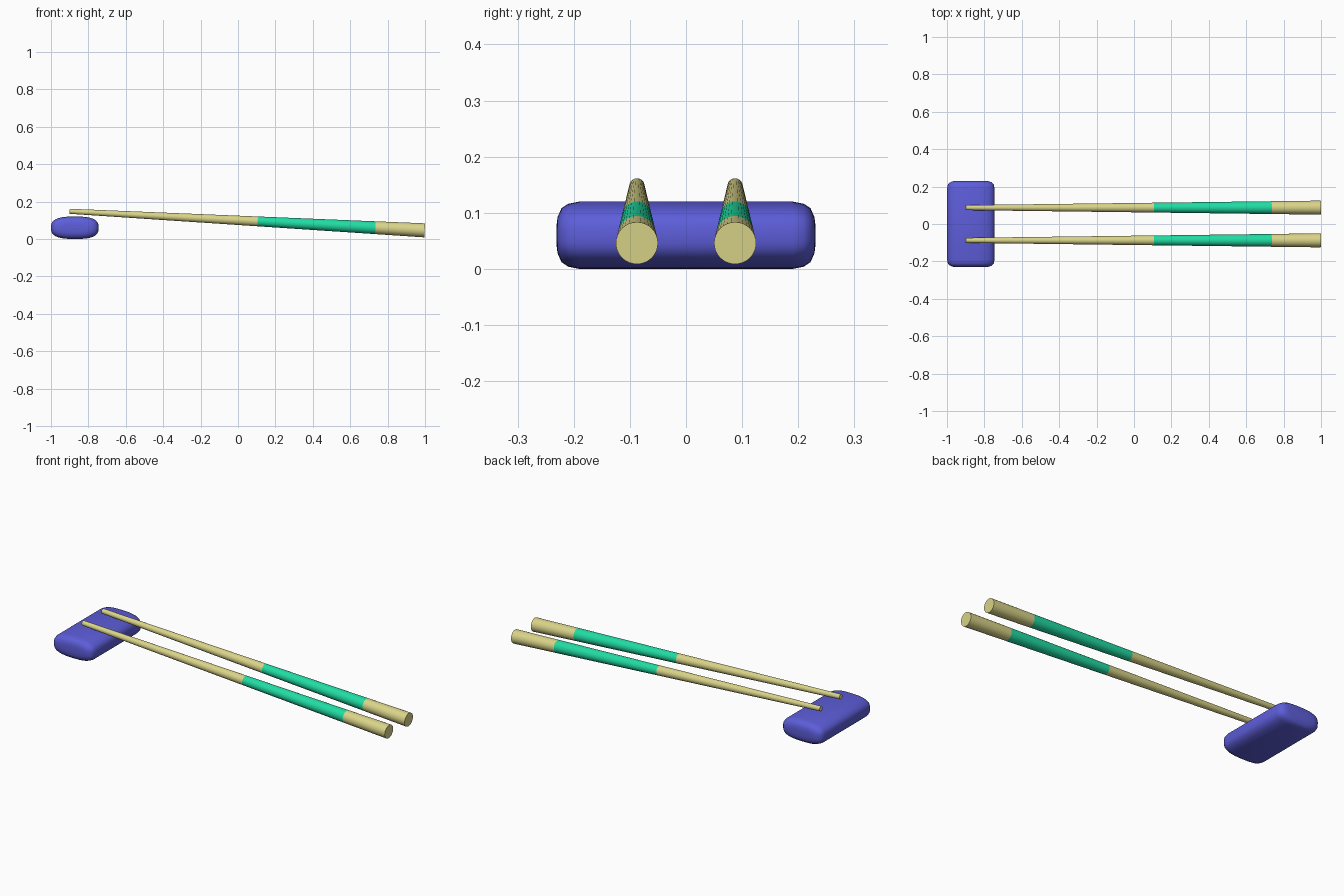
import bpy, bmesh, math
from mathutils import Vector

if "Cube" in bpy.data.objects:
    bpy.data.objects.remove(bpy.data.objects["Cube"])


def material(name, rgb):
    m = bpy.data.materials.new(name)
    m.diffuse_color = (*rgb, 1)
    m.use_nodes = True
    m.node_tree.nodes["Principled BSDF"].inputs["Base Color"].default_value = m.diffuse_color
    return m


wood = material("pale_wood", (0.70, 0.66, 0.25))
green = material("jade_green", (0.015, 0.72, 0.37))
blue = material("blue_glaze", (0.11, 0.11, 0.70))


def loft(name, rings, mats, band_mats, angle):
    """Skin a list of equal-sized rings, capped at both ends."""
    bm = bmesh.new()
    loops = [[bm.verts.new(p) for p in ring] for ring in rings]
    n = len(loops[0])
    for k, (a, b) in enumerate(zip(loops, loops[1:])):
        for i in range(n):
            j = (i + 1) % n
            bm.faces.new((a[i], a[j], b[j], b[i])).material_index = band_mats[k]
    bm.faces.new(loops[0]).material_index = band_mats[0]
    bm.faces.new(loops[-1]).material_index = band_mats[-1]
    bmesh.ops.recalc_face_normals(bm, faces=bm.faces)
    mesh = bpy.data.meshes.new(name)
    bm.to_mesh(mesh)
    bm.free()
    obj = bpy.data.objects.new(name, mesh)
    bpy.context.collection.objects.link(obj)
    for m in mats:
        mesh.materials.append(m)
    bpy.ops.object.select_all(action='DESELECT')
    obj.select_set(True)
    bpy.context.view_layer.objects.active = obj
    bpy.ops.object.shade_smooth_by_angle(angle=math.radians(angle))
    return obj


# Chopsticks: straight tapers, tilted so the thin tips rise over the rest
def chopstick(name, y):
    tip, end = Vector((-0.9, y, 0.148)), Vector((0.998, y, 0.046))
    axis = (end - tip).normalized()
    side = Vector((0, 1, 0))
    up = axis.cross(side)
    rings = []
    for x in (-0.9, 0.105, 0.735, 0.998):
        t = (x - tip.x) / (end.x - tip.x)
        c, r = tip.lerp(end, t), 0.0135 + (0.0375 - 0.0135) * t
        rings.append([c + r * (side * math.cos(a) + up * math.sin(a))
                      for a in (math.tau * i / 32 for i in range(32))])
    loft(name, rings, [wood, green], [0, 1, 0], 40)


chopstick("left_chopstick", 0.0875)
chopstick("right_chopstick", -0.0875)


# Rest: a soft pillow bar, superellipse section with rounded ends
def section(y, inset):
    w, h, p = 0.1275 - inset * 1.2, 0.06 - inset, 2 / 2.8
    ring = []
    for i in range(48):
        a = math.tau * i / 48
        c, s = math.cos(a), math.sin(a)
        ring.append((-0.8725 + w * math.copysign(abs(c) ** p, c), y,
                     0.06 + h * math.copysign(abs(s) ** p, s)))
    return ring


ends = [(0.231, 0.045), (0.229, 0.028), (0.222, 0.012), (0.21, 0.004), (0.19, 0.0)]
rings = [section(-y, d) for y, d in ends] + [section(y, d) for y, d in reversed(ends)]
loft("chopstick_rest", rings, [blue], [0] * (len(rings) - 1), 60)
